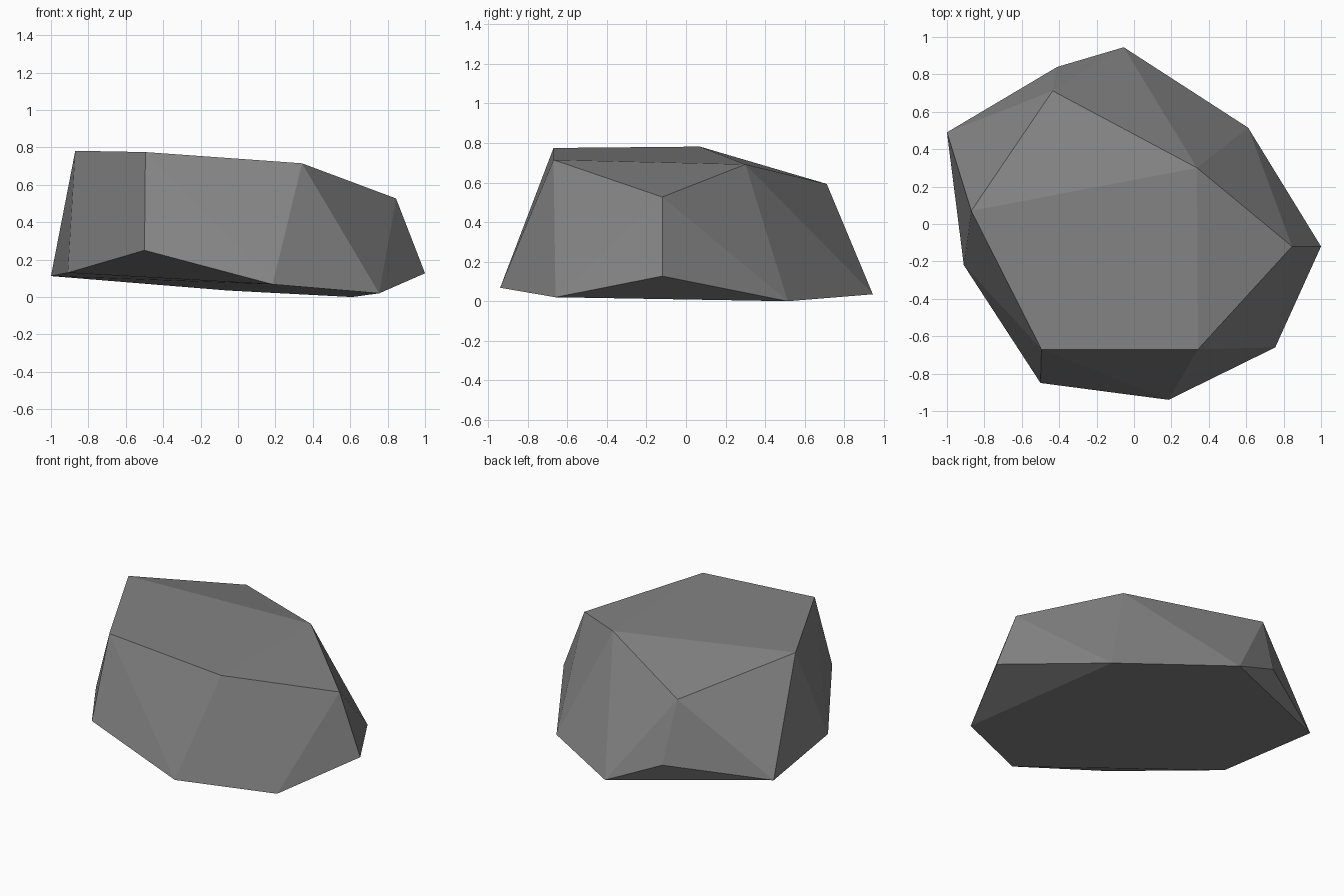
import bpy, bmesh

if "Cube" in bpy.data.objects:
    bpy.data.objects.remove(bpy.data.objects["Cube"])

# Rock colour
grey = bpy.data.materials.new("stone grey")
grey.diffuse_color = (0.23, 0.23, 0.23, 1.0)
grey.use_nodes = True
grey.node_tree.nodes["Principled BSDF"].inputs["Base Color"].default_value = grey.diffuse_color

# Corner points of the boulder: widest ring, then the flat crown
base_ring = [(-1.0, 0.49, 0.112), (-0.41, 0.84, 0.19), (-0.055, 0.945, 0.035),
             (0.61, 0.515, 0.0), (1.0, -0.12, 0.127), (0.755, -0.66, 0.02),
             (0.185, -0.94, 0.068), (-0.5, -0.85, 0.25), (-0.91, -0.22, 0.13)]
crown = [(-0.87, 0.07, 0.782), (-0.435, 0.712, 0.593), (0.337, 0.30, 0.692),
         (0.845, -0.12, 0.527), (0.342, -0.67, 0.715), (-0.495, -0.67, 0.775)]

# Boulder: faceted convex hull around the corners
bm = bmesh.new()
for p in base_ring + crown:
    bm.verts.new(p)
hull = bmesh.ops.convex_hull(bm, input=bm.verts)
inside = {g for g in hull["geom_interior"] if isinstance(g, bmesh.types.BMVert)}
if inside:
    bmesh.ops.delete(bm, geom=list(inside), context='VERTS')
bmesh.ops.recalc_face_normals(bm, faces=bm.faces)
for f in bm.faces:
    f.smooth = False

mesh = bpy.data.meshes.new("boulder")
bm.to_mesh(mesh)
bm.free()
mesh.materials.append(grey)
boulder = bpy.data.objects.new("boulder", mesh)
bpy.context.collection.objects.link(boulder)
